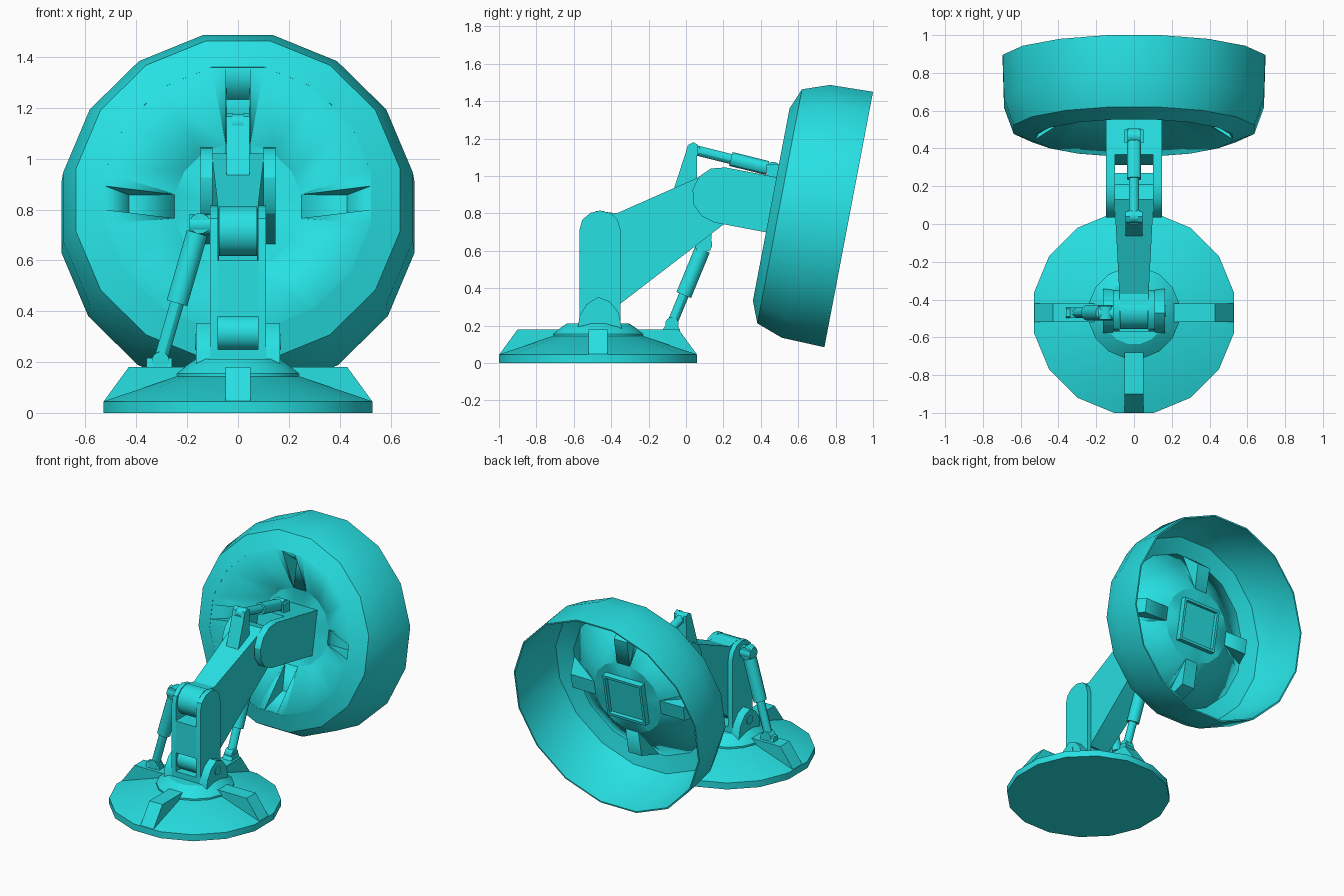
import bpy, bmesh, math
from mathutils import Vector, Matrix

if "Cube" in bpy.data.objects:
    bpy.data.objects.remove(bpy.data.objects["Cube"])

mat = bpy.data.materials.new("cyan_paint")
mat.diffuse_color = (0.02, 0.75, 0.77, 1)
mat.use_nodes = True
mat.node_tree.nodes["Principled BSDF"].inputs["Base Color"].default_value = mat.diffuse_color


def make(name, verts, faces, matrix=None):
    bm = bmesh.new()
    vs = [bm.verts.new(v) for v in verts]
    for f in faces:
        bm.faces.new([vs[i] for i in f])
    bmesh.ops.remove_doubles(bm, verts=bm.verts, dist=1e-5)
    bmesh.ops.recalc_face_normals(bm, faces=bm.faces)
    me = bpy.data.meshes.new(name)
    bm.to_mesh(me)
    bm.free()
    ob = bpy.data.objects.new(name, me)
    bpy.context.collection.objects.link(ob)
    me.materials.append(mat)
    if matrix:
        ob.matrix_world = matrix
    return ob


def prism(name, pts, x0, x1, matrix=None):
    """Side profile of (y, z) points extruded along x."""
    n = len(pts)
    v = [(x, y, z) for x in (x0, x1) for y, z in pts]
    f = [list(range(n)), list(range(n, 2 * n))]
    f += [(i, (i + 1) % n, (i + 1) % n + n, i + n) for i in range(n)]
    return make(name, v, f, matrix)


def box(name, x0, x1, y0, y1, z0, z1):
    return prism(name, [(y0, z0), (y1, z0), (y1, z1), (y0, z1)], x0, x1)


def lathe(name, prof, n=16, matrix=None, loop=False):
    """Profile of (flat radius, z) spun round z, with flats on the axes."""
    v, f, m = [], [], len(prof)
    for r, z in prof:
        for i in range(n):
            a = math.tau * (i + .5) / n
            R = r / math.cos(math.pi / n)
            v.append((R * math.cos(a), R * math.sin(a), z))
    for k in range(m if loop else m - 1):
        q = (k + 1) % m
        f += [(k * n + i, k * n + (i + 1) % n, q * n + (i + 1) % n, q * n + i) for i in range(n)]
    if not loop:
        f += [list(range(n)), list(range((m - 1) * n, m * n))]
    return make(name, v, f, matrix)


def tube(name, a, b, r, n=12):
    a, b = Vector(a), Vector(b)
    d = b - a
    M = Matrix.Translation(a) @ d.to_track_quat('Z', 'Y').to_matrix().to_4x4()
    return lathe(name, [(r, 0), (r, d.length)], n, M)


def piston(name, a, b, across, split=.45, rod=.027, barrel=.042):
    """Rod from a, barrel up to b, with an eye at both ends."""
    a, b, w = Vector(a), Vector(b), Vector(across)
    m = a.lerp(b, split)
    tube(name + "_rod", a, m, rod)
    tube(name + "_barrel", m, a.lerp(b, .93), barrel)
    tube(name + "_rod_eye", a - w * .028, a + w * .028, .034)
    tube(name + "_barrel_eye", b - w * .035, b + w * .035, .04)


# Round foot with four ribs and a collar
foot = Matrix.Translation((0, -.47, 0))
lathe("foot", [(.53, 0), (.53, .045), (.22, .15)], 16, foot)
lathe("foot_collar", [(.24, .1), (.24, .155), (.205, .185), (.165, .212)], 16, foot)
for i in range(4):
    prism("foot_rib", [(.2, .03), (.527, .03), (.527, .047), (.43, .18), (.2, .18)],
          -.05, .05, foot @ Matrix.Rotation(i * math.pi / 2, 4, 'Z'))

# Foot clevis and lower arm, mirrored left and right
cheek = [(-.58, .17), (-.57, .25), (-.53, .315), (-.47, .352), (-.41, .33), (-.36, .27), (-.34, .17)]
arm_side = [(-.57, .2), (-.35, .2), (-.35, .71), (-.365, .765), (-.4, .8), (-.46, .815),
            (-.51, .803), (-.555, .765), (-.57, .71)]
for s in (-1, 1):
    prism("foot_clevis", cheek, s * .11, s * .165)
    prism("lower_arm_side", arm_side, s * .078, s * .11)
box("lower_arm_core", -.08, .08, -.57, -.35, .38, .6)
box("lower_arm_heel", -.08, .08, -.57, -.35, .2, .25)
tube("foot_pivot", (-.079, -.49, .315), (.079, -.49, .315), .068, 16)
tube("foot_pivot_pin", (-.17, -.46, .28), (.17, -.46, .28), .03)

# Upper arm, widening towards the wrist
tube("elbow", (-.075, -.46, .715), (.075, -.46, .715), .097, 16)
upper = prism("upper_arm", [(-.46, .811), (-.37, .8), (.06, .99), (.13, 1.02), (.21, 1.0), (.27, .93),
                            (.27, .84), (.2, .74), (-.36, .31), (-.38, .62), (-.46, .62)], -1, 1)
for v in upper.data.vertices:
    t = min(1, max(0, (v.co.y + .4) / .46))
    v.co.x *= .076 + .024 * t

# Dish axis: s runs along the axis from the open rim, r across it
rim = Vector((0, .87, .767))
axis, up = Vector((0, .982, -.187)).normalized(), Vector((0, .187, .982)).normalized()
M = Matrix.Identity(4)
for i, c in enumerate((Vector((1, 0, 0)), -up, axis, rim)):
    for j in range(3):
        M[j][i] = c[j]


def sr(s, r):
    p = rim + axis * s + up * r
    return (p.y, p.z)


# Wrist fork and head block
round_end = [(-.70 - .15 * math.cos(math.radians(a)), .15 * math.sin(math.radians(a)))
             for a in range(-90, 91, 30)]
fork = [sr(*p) for p in round_end + [(-.5, .15), (-.5, -.15)]]
for s in (-1, 1):
    prism("wrist_fork", fork, s * .1, s * .148)
prism("head_block", [sr(-.54, .15), sr(-.22, .15), sr(-.22, -.15), sr(-.54, -.15)], -.147, .147)
for s in (-1, 1):
    prism("head_frame_side", [sr(-.23, .15), sr(-.195, .15), sr(-.195, -.15), sr(-.23, -.15)],
          s * .13, s * .147)
    prism("head_frame_bar", [sr(-.23, s * .15), sr(-.195, s * .15), sr(-.195, s * .132), sr(-.23, s * .132)],
          -.147, .147)

# Dish ring
lathe("dish_ring", [(.523, -.422), (.637, -.376), (.688, -.233), (.695, 0),
                    (.685, 0), (.678, -.23), (.628, -.367), (.523, -.41)], 16, M, loop=True)

# Dish hub: hollow cone with four pressed ribs, bulging towards the open side
verts, faces = [], []


def face(turn, pts):
    k = len(verts)
    R = Matrix.Rotation(turn, 4, 'Z')
    verts.extend(R @ Vector(p) for p in pts)
    faces.append(list(range(k, k + len(pts))))


RO, RI, H, W = .525, .25, .18, .048
t = math.tan(math.pi / 16)
Z0 = -.418
for i in range(16):
    turn = i * math.tau / 16
    if i % 4:
        face(turn, [(RO, -RO * t, Z0), (RO, RO * t, Z0), (RI, RI * t, Z0 + H), (RI, -RI * t, Z0 + H)])
    else:
        for s in (-1, 1):
            face(turn, [(RO, s * RO * t, Z0), (RO, s * W, Z0), (RI, s * W, Z0 + H), (RI, s * RI * t, Z0 + H)])
            face(turn, [(RO, s * W, Z0), (.43, s * W, Z0 + H), (RI, s * W, Z0 + H)])
        face(turn, [(RO, -W, Z0), (RO, W, Z0), (.43, W, Z0 + H), (.43, -W, Z0 + H)])
        face(turn, [(.43, -W, Z0 + H), (.43, W, Z0 + H), (RI, W, Z0 + H), (RI, -W, Z0 + H)])
    face(turn, [(RI, -RI * t, Z0 + H), (RI, RI * t, Z0 + H), (0, 0, Z0 + H)])
hub = make("dish_hub", verts, faces, M)
sol = hub.modifiers.new("thickness", 'SOLIDIFY')
sol.thickness, sol.offset = .008, 0

# Top bracket and tilt piston
prism("top_bracket", [(-.065, .93), (.0, 1.13), (.06, 1.13), (.06, .96)], -.046, .046)
for s in (-1, 1):
    prism("top_bracket_ear", [(-.005, 1.11), (.01, 1.165), (.04, 1.18), (.065, 1.165), (.065, 1.11)],
          s * .022, s * .046)
    box("head_lug", s * .03, s * .05, .43, .5, .98, 1.06)
piston("tilt_piston", (0, .04, 1.14), (0, .465, 1.035), (1, 0, 0), .47, .027, .038)

# Side piston from the left rib to the elbow
piston("side_piston", (-.305, -.47, .205), (-.15, -.47, .745), (0, 1, 0), .42)
tube("side_piston_pin", (-.19, -.47, .74), (-.08, -.47, .74), .04)
prism("side_piston_foot", [(-.5, .17), (-.44, .17), (-.45, .215), (-.49, .215)], -.36, -.26)

# Rear piston from the back rib to the underside of the upper arm
piston("rear_piston", (0, -.075, .21), (0, .1, .635), (1, 0, 0), .36)
prism("rear_piston_foot", [(-.13, .17), (-.03, .17), (-.05, .215), (-.1, .215)], -.035, .035)
prism("rear_piston_lug", [(.06, .6), (.13, .6), (.14, .72), (.03, .66)], -.035, .035)

# Smooth round parts, keep edges crisp
for ob in bpy.context.collection.objects:
    ob.select_set(True)
    bpy.context.view_layer.objects.active = ob
bpy.ops.object.shade_smooth_by_angle(angle=math.radians(30))
